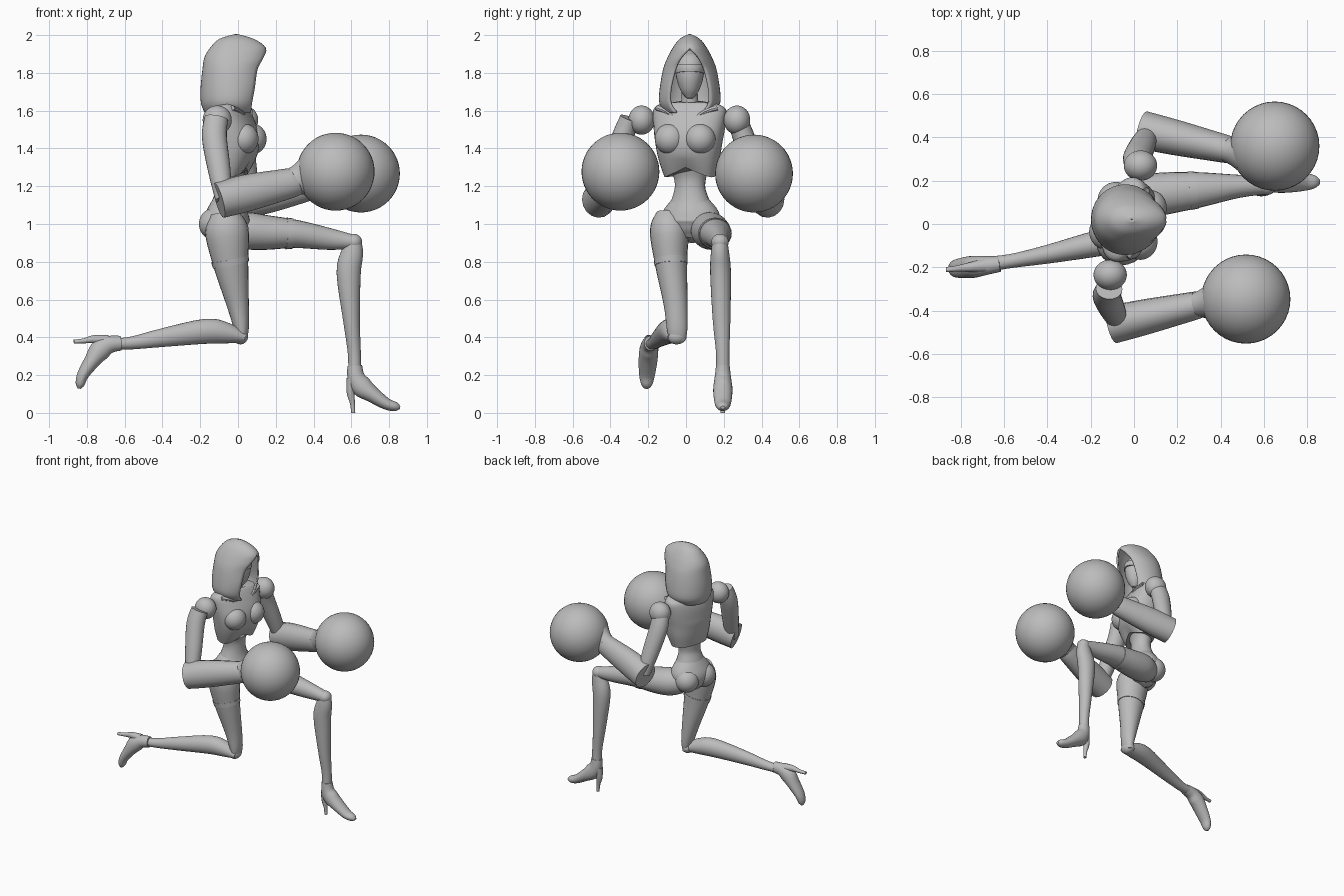
import bpy, bmesh
from math import sin, cos, pi, asin, radians
from mathutils import Vector, Matrix

if "Cube" in bpy.data.objects:
    bpy.data.objects.remove(bpy.data.objects["Cube"])

grey = bpy.data.materials.new("plain_grey")
grey.use_nodes = True
grey.diffuse_color = (0.5, 0.5, 0.5, 1)
grey.node_tree.nodes["Principled BSDF"].inputs["Base Color"].default_value = (0.5, 0.5, 0.5, 1)
parts = []


def finish(name, bm, matrix=None):
    bmesh.ops.remove_doubles(bm, verts=bm.verts, dist=0.0002)
    bmesh.ops.recalc_face_normals(bm, faces=bm.faces)
    if matrix:
        bm.transform(matrix)
    mesh = bpy.data.meshes.new(name)
    bm.to_mesh(mesh)
    bm.free()
    mesh.materials.append(grey)
    obj = bpy.data.objects.new(name, mesh)
    bpy.context.collection.objects.link(obj)
    parts.append(obj)
    return obj


def spline(rows, steps=4):
    """Catmull-Rom blend through rows of numbers."""
    rows = [Vector(r) for r in rows]
    out = []
    for i in range(len(rows) - 1):
        p, q = rows[i], rows[i + 1]
        o = rows[i - 1] if i else p
        r = rows[i + 2] if i + 2 < len(rows) else q
        for k in range(steps):
            t = k / steps
            out.append(0.5 * (2 * p + (q - o) * t + (2 * o - 5 * p + 4 * q - r) * t * t
                              + (3 * p - o - 3 * q + r) * t ** 3))
    return out + [rows[-1]]


def skin(bm, rings, closed=True):
    n = len(rings[0])
    for r, s in zip(rings, rings[1:]):
        for i in range(n if closed else n - 1):
            j = (i + 1) % n
            bm.faces.new((r[i], r[j], s[j], s[i]))


def tube(name, rows, matrix=None, sides=24, rule=None, power=1.0):
    """Loft of ovals: x, y, z, half depth, half width."""
    rows = spline(rows)
    bm = bmesh.new()
    rings = []
    for i, row in enumerate(rows):
        t = (Vector(rows[min(i + 1, len(rows) - 1)][:3]) - Vector(rows[max(i - 1, 0)][:3])).normalized()
        side = Vector((0, 1, 0))
        side = (side - t * side.dot(t)).normalized()
        up = t.cross(side)
        ring = []
        for k in range(sides):
            c, s = cos(2 * pi * k / sides), sin(2 * pi * k / sides)
            c, s = [abs(v) ** power * (1 if v > 0 else -1) for v in (c, s)]
            ring.append(bm.verts.new(Vector(row[:3]) + up * c * row[3] + side * s * row[4]))
        rings.append(ring)
    skin(bm, rings)
    bm.faces.new(rings[0])
    bm.faces.new(rings[-1])
    if rule:
        for v in bm.verts:
            rule(v.co)
    return finish(name, bm, matrix)


def ball(name, centre, radii, matrix=None):
    bm = bmesh.new()
    bmesh.ops.create_uvsphere(bm, u_segments=40, v_segments=24, radius=1)
    bm.transform(Matrix.Translation(centre) @ Matrix.Diagonal((*radii, 1)))
    return finish(name, bm, matrix)


# Hood: an open shell of horizontal arcs
# height, middle x, back depth, front edge x, half width, half opening
levels = [(1.59, -.04, .13, .065, .12, .07), (1.64, -.04, .15, .07, .155, .1),
          (1.72, -.04, .152, .085, .153, .1), (1.82, -.04, .142, .1, .135, .075),
          (1.88, -.04, .132, .13, .112, .045), (1.93, -.035, .107, .142, .085, 0),
          (1.975, -.025, .07, .08, .05, 0), (2.0, -.01, .002, -.008, .002, 0)]
bm = bmesh.new()
rings = []
for z, cx, back, edge, half, gap in spline(levels):
    phi = asin(min(.95, max(0, gap) / half))
    front = (edge - cx) / cos(phi)
    ring = []
    for k in range(37):
        a = phi + (2 * pi - 2 * phi) * k / 36
        depth = front if cos(a) > 0 else back
        ring.append(bm.verts.new((cx + depth * cos(a), .02 + half * sin(a), z)))
    rings.append(ring)
skin(bm, rings, closed=False)
hood = finish("hood", bm)
shell = hood.modifiers.new("thickness", "SOLIDIFY")
shell.thickness, shell.offset = .012, 0

# Head, visor and neck
tube("head", [(.02, .02, 1.665, .012, .015), (.012, .02, 1.70, .05, .045), (0, .02, 1.76, .08, .068),
              (-.01, .02, 1.83, .085, .076), (-.02, .02, 1.89, .06, .055), (-.02, .02, 1.92, .01, .01)])
tube("visor", [(0, .02, 1.795, .09, .076), (-.003, .02, 1.815, .093, .079), (-.006, .02, 1.835, .09, .078)])
tube("neck", [(-.04, .025, 1.58, .06, .065), (-.03, .02, 1.65, .045, .045), (-.02, .02, 1.74, .045, .042)])

# Torso, turned towards the rear shoulder
twist = Matrix.Translation((-.04, .02, 0)) @ Matrix.Rotation(radians(-15), 4, 'Z')


def arch(co):
    # raises the middle of the rib cage's front lower rim
    if co.z < 1.36 and co.x > 0:
        co.z += max(0, 1 - abs(co.y) / .13) * (1.36 - co.z) * .5


tube("chest", [(0, 0, 1.25, .085, .135), (.01, 0, 1.34, .112, .162), (.02, 0, 1.44, .128, .18),
               (.005, 0, 1.54, .11, .195), (-.005, 0, 1.61, .085, .195), (-.01, 0, 1.635, .065, .14),
               (-.01, 0, 1.65, .05, .06)], twist, 32, arch, .85)
for s, label in ((-1, "right"), (1, "left")):
    ball(label + "_bust", (.095, s * .082, 1.45), (.078, .082, .082), twist)
    tube(label + "_collar_plate", [(.09, s * .015, 1.52, .01, .012), (.088, s * .08, 1.585, .012, .014),
                                   (.055, s * .165, 1.615, .012, .016)], twist, 8)
tube("waist", [(0, 0, 1.31, .085, .11), (-.005, 0, 1.25, .07, .088), (-.005, 0, 1.19, .068, .082),
               (-.01, 0, 1.12, .085, .105), (-.01, 0, 1.07, .1, .13)], twist)
tube("pelvis", [(-.01, 0, 1.13, .08, .1), (-.015, 0, 1.07, .105, .148), (-.02, 0, 1.01, .118, .155),
                (-.01, 0, .95, .09, .1), (0, 0, .915, .05, .045)], twist, 32)
for s, label in ((-1, "right"), (1, "left")):
    ball(label + "_buttock", (-.065, s * .075, 1.0), (.085, .085, .085), twist)

# Arms: the left one is mirrored and set further forward
for s, dx, label in ((-1, 0, "right"), (1, .14, "left")):
    place = Matrix.Translation((dx, 0 if s < 0 else -.03, 0)) @ Matrix.Diagonal((1, s, 1, 1))
    ball(label + "_shoulder", (-.11, .235 if s < 0 else .3, 1.55), (.077, .07, .077), place)
    tube(label + "_upper_arm", [(-.115, .3, 1.56, .062, .05), (-.125, .335, 1.46, .066, .058),
                                (-.1, .395, 1.29, .06, .055), (-.075, .45, 1.13, .045, .045)], place)
    tube(label + "_forearm", [(-.1, .465, 1.125, .095, .088), (.05, .43, 1.165, .098, .082),
                              (.27, .38, 1.215, .08, .066), (.31, .37, 1.23, .078, .064),
                              (.37, .36, 1.25, .11, .095)], place, 16)
ball("right_ball_hand", (.517, -.347, 1.277), (.206,) * 3)
ball("left_ball_hand", (.651, .36, 1.267), (.206,) * 3)

# Kneeling right leg
right_thigh = [(-.075, -.085, 1.06, .07, .07), (-.06, -.088, .97, .115, .103), (-.04, -.08, .8, .095, .086),
               (-.002, -.055, .58, .06, .064), (.018, -.047, .45, .04, .055), (.02, -.047, .385, .026, .045)]
tube("right_thigh", right_thigh)
ball("right_knee", (.013, -.05, .405), (.04, .053, .042))
tube("right_shin", [(.03, -.055, .4, .03, .045), (-.06, -.07, .422, .055, .057), (-.17, -.09, .432, .066, .06),
                    (-.4, -.14, .398, .049, .043), (-.55, -.168, .372, .035, .033), (-.63, -.18, .365, .03, .033)])

# Stepping left leg
left_thigh = [(-.04, .1, .975, .08, .08), (.04, .125, .965, .098, .1), (.15, .142, .955, .092, .097),
              (.3, .158, .948, .075, .082), (.48, .174, .921, .058, .054), (.61, .18, .905, .038, .042)]
tube("left_thigh", left_thigh)
ball("left_knee", (.612, .18, .905), (.045, .046, .043))
tube("left_shin", [(.615, .18, .93, .035, .036), (.605, .18, .85, .058, .048), (.586, .183, .74, .064, .055),
                   (.6, .188, .5, .045, .047), (.615, .194, .33, .035, .036), (.618, .195, .24, .034, .035)])

# Thigh bands
tube("right_thigh_band", [(-.043, -.081, .815, .101, .09), (-.037, -.079, .785, .097, .088)])
tube("left_thigh_band", [(.255, .153, .95, .084, .089), (.29, .157, .949, .08, .086)])

# Heeled shoes: one shape, placed on each ankle
ankles = {"left": Matrix.Translation((.62, .195, .25)),
          "right": Matrix.Translation((-.62, -.185, .367)) @ Matrix.Rotation(radians(6), 4, 'Z')
          @ Matrix.Rotation(pi / 2, 4, 'Y')}
for label, place in ankles.items():
    tube(label + "_shoe", [(-.002, 0, 0, .039, .036), (.005, 0, -.06, .046, .043), (.035, 0, -.11, .056, .05),
                           (.09, 0, -.152, .043, .05), (.165, 0, -.202, .031, .042),
                           (.215, 0, -.217, .024, .03), (.238, 0, -.222, .008, .012)], place)
    tube(label + "_heel", [(-.015, 0, -.07, .03, .032), (-.023, 0, -.14, .022, .022),
                           (-.014, 0, -.2, .013, .014), (-.01, 0, -.25, .011, .012)], place, 12)

# Smooth surfaces with crisp rims
for obj in bpy.context.selected_objects:
    obj.select_set(False)
for obj in parts:
    obj.select_set(True)
bpy.context.view_layer.objects.active = parts[0]
bpy.ops.object.shade_smooth_by_angle(angle=radians(35))
